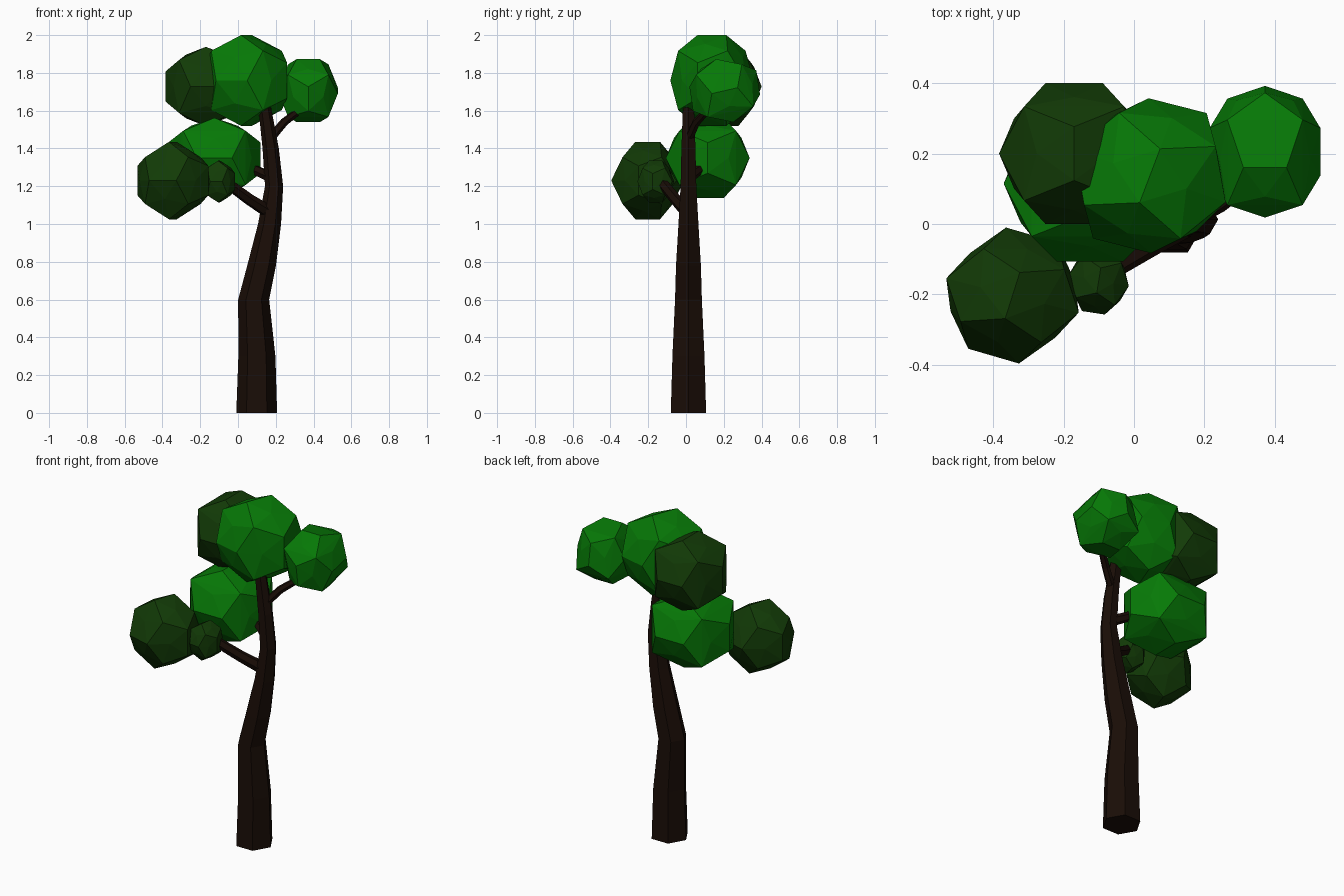
import bpy, bmesh, math
from itertools import product
from mathutils import Vector, Matrix

if "Cube" in bpy.data.objects:
    bpy.data.objects.remove(bpy.data.objects["Cube"])


def material(name, rgb):
    m = bpy.data.materials.new(name)
    m.diffuse_color = (*rgb, 1)
    m.use_nodes = True
    m.node_tree.nodes["Principled BSDF"].inputs["Base Color"].default_value = m.diffuse_color
    return m


BARK = material("bark", (0.010, 0.004, 0.002))
LIGHT = material("light_leaves", (0.002, 0.19, 0.002))
DARK = material("dark_leaves", (0.006, 0.043, 0.002))


def add_object(name, bm, mat):
    bmesh.ops.recalc_face_normals(bm, faces=bm.faces)
    me = bpy.data.meshes.new(name)
    bm.to_mesh(me)
    bm.free()
    me.materials.append(mat)
    ob = bpy.data.objects.new(name, me)
    bpy.context.collection.objects.link(ob)


def limb(name, points, axis, sides=6):
    """Faceted tube through (x, y, z, radius) points, rings square to axis."""
    bm = bmesh.new()
    q = Vector(axis).to_track_quat('Z', 'Y') if axis else Matrix.Identity(3)
    rings = []
    for x, y, z, r in points:
        ring = []
        for i in range(sides):
            a = math.tau * i / sides
            off = q @ Vector((r * math.cos(a), r * math.sin(a), 0))
            ring.append(bm.verts.new(Vector((x, y, z)) + off))
        rings.append(ring)
    for lo, hi in zip(rings, rings[1:]):
        for i in range(sides):
            j = (i + 1) % sides
            bm.faces.new((lo[i], lo[j], hi[j], hi[i]))
    bm.faces.new(rings[0][::-1])
    bm.faces.new(rings[-1])
    add_object(name, bm, BARK)


def foliage(name, centre, half, turn, power, mat):
    """Dodecahedron with raised faces, turned, made boxier (power > 2), fitted to size."""
    phi = (1 + 5 ** 0.5) / 2
    pts = [Vector(p).normalized() for p in product((-1, 1), repeat=3)]
    for s, t in product((-1, 1), repeat=2):
        corner = Vector((s * phi, 0, t / phi)).normalized()
        peak = Vector((s * phi, t, 0)).normalized() * 0.86
        for p in (corner, peak):
            pts += [p, p.zxy, p.yzx]
    tx, ty, tz = (math.radians(t) for t in turn)
    rot = Matrix.Rotation(tx, 3, 'X') @ Matrix.Rotation(ty, 3, 'Y') @ Matrix.Rotation(tz, 3, 'Z')
    pts = [rot @ p for p in pts]
    pts = [p * p.length / sum(abs(c) ** power for c in p) ** (1 / power) for p in pts]
    ext = [max(abs(p[k]) for p in pts) for k in range(3)]
    bm = bmesh.new()
    for p in pts:
        bm.verts.new([centre[k] + p[k] * half[k] / ext[k] for k in range(3)])
    bmesh.ops.convex_hull(bm, input=bm.verts[:])
    add_object(name, bm, mat)


# Trunk: bent, tapering hexagonal column
limb("trunk", [(x, 0.013, z, r) for z, x, r in (
    (0, 0.099, 0.108), (0.3, 0.1, 0.098), (0.6, 0.083, 0.082),
    (0.78, 0.125, 0.076), (1.0, 0.167, 0.061), (1.2, 0.191, 0.048),
    (1.4, 0.173, 0.043), (1.66, 0.135, 0.032))], None)

# Branches
limb("lower_left_branch", [(0.17, 0.01, 1.06, 0.036), (0.06, -0.055, 1.13, 0.031),
                           (-0.09, -0.145, 1.24, 0.028)], (-0.26, -0.16, 0.18))
limb("upper_right_branch", [(0.16, 0.01, 1.44, 0.024), (0.245, 0.055, 1.54, 0.022),
                            (0.35, 0.13, 1.62, 0.018)], (0.19, 0.12, 0.18))
limb("short_back_branch", [(0.17, 0.02, 1.25, 0.03), (0.07, 0.08, 1.295, 0.026)],
     (-0.1, 0.06, 0.045))

# Foliage balls
foliage("right_foliage", (0.372, 0.205, 1.706), (0.157, 0.187, 0.167), (14, 0, 90), 2.8, LIGHT)
foliage("top_foliage", (0.045, 0.137, 1.76), (0.215, 0.22, 0.24), (0, 0, -20), 2.5, LIGHT)
foliage("back_foliage", (-0.17, 0.2, 1.728), (0.213, 0.2, 0.21), (0, 0, 0), 2.5, DARK)
foliage("middle_foliage", (-0.125, 0.115, 1.35), (0.245, 0.222, 0.212), (0, 0, 0), 2.6, LIGHT)
foliage("left_foliage", (-0.345, -0.203, 1.23), (0.188, 0.193, 0.205), (0, 0, -16), 1.85, DARK)
foliage("small_left_foliage", (-0.1, -0.16, 1.225), (0.085, 0.097, 0.11), (0, 0, -10), 2.3, DARK)
